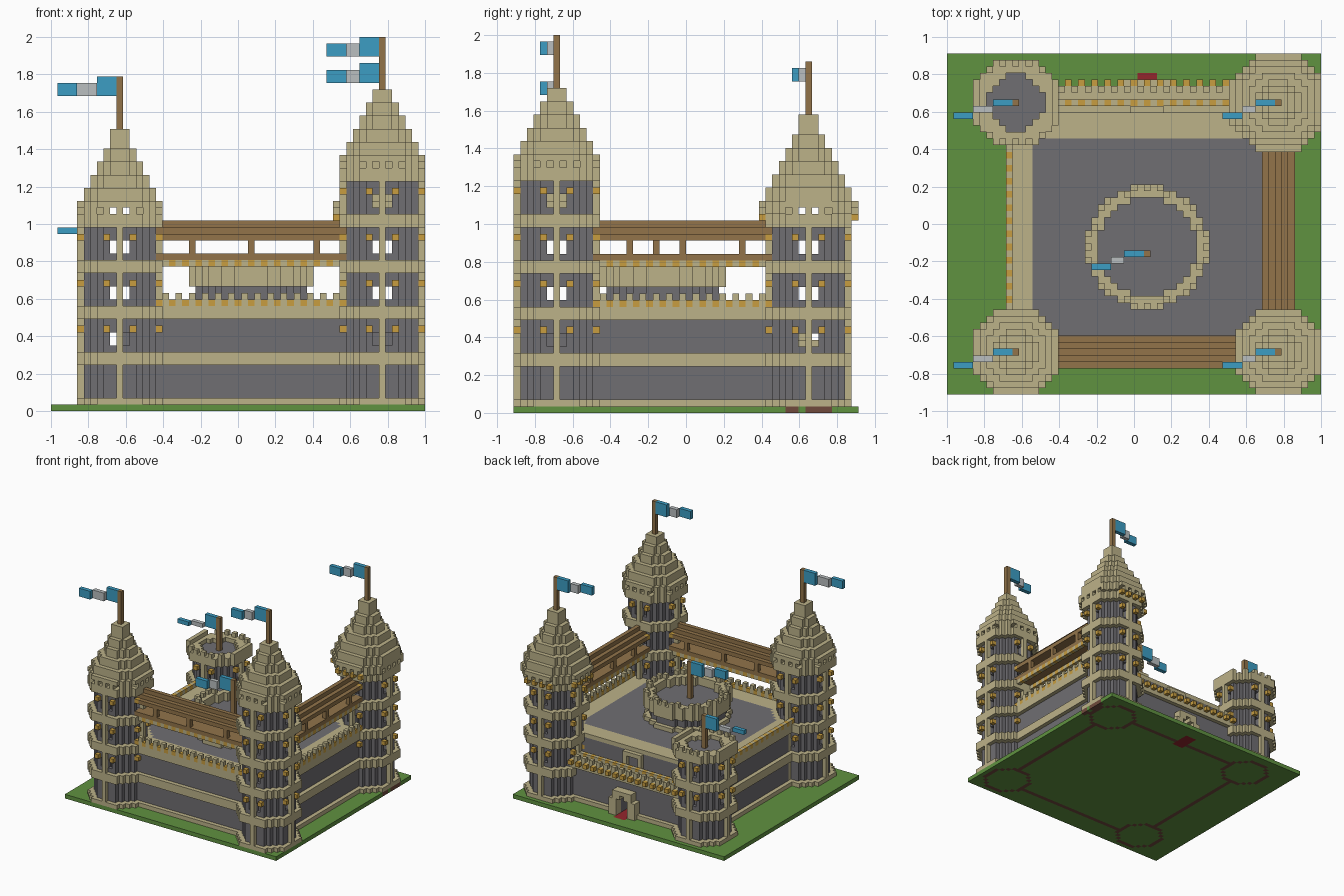
import bpy
import bmesh
from itertools import product

if "Cube" in bpy.data.objects:
    bpy.data.objects.remove(bpy.data.objects["Cube"])

U = 2 / 57          # edge of one block
NX, NY = 57, 52     # plot size in blocks


def material(name, rgb):
    lin = [((c / 255 + 0.055) / 1.055) ** 2.4 for c in rgb] + [1]
    m = bpy.data.materials.new(name)
    m.use_nodes = True
    m.diffuse_color = lin
    m.node_tree.nodes["Principled BSDF"].inputs["Base Color"].default_value = lin
    return m


CREAM = material("sandstone", (188, 178, 137))
GREY = material("dark stone", (112, 110, 114))
GREEN = material("grass", (96, 146, 64))
WOOD = material("wood", (146, 116, 74))
GOLD = material("gold", (200, 158, 64))
BLUE = material("flag blue", (60, 157, 195))
PALE = material("flag grey", (186, 191, 192))
RED = material("carpet red", (148, 38, 44))
SOIL = material("foundation brown", (112, 74, 60))

SIDES = [(axis, s) for axis in range(3) for s in (0, 1)]


def blocks(name, mat, cells):
    """Mesh the outer skin of a set of unit blocks."""
    cells = {c for c in cells if 0 <= c[0] < NX and 0 <= c[1] < NY}
    bm = bmesh.new()
    verts = {}

    def vert(p):
        if p not in verts:
            verts[p] = bm.verts.new(((p[0] - NX / 2) * U, (p[1] - NY / 2) * U, p[2] * U))
        return verts[p]

    for c in cells:
        for axis, s in SIDES:
            near = list(c)
            near[axis] += 2 * s - 1
            if tuple(near) in cells:
                continue
            u, w = (axis + 1) % 3, (axis + 2) % 3
            quad = []
            for a, b in ((0, 0), (1, 0), (1, 1), (0, 1)):
                p = list(c)
                p[axis] += s
                p[u] += a
                p[w] += b
                quad.append(vert(tuple(p)))
            bm.faces.new(quad if s else quad[::-1])
    mesh = bpy.data.meshes.new(name)
    bm.to_mesh(mesh)
    bm.free()
    mesh.materials.append(mat)
    ob = bpy.data.objects.new(name, mesh)
    bpy.context.collection.objects.link(ob)
    return ob


def box(x0, x1, y0, y1, z0, z1):
    return set(product(range(x0, x1), range(y0, y1), range(z0, z1)))


def octagon(r, cut):
    return {(x, y) for x, y in product(range(-r, r + 1), repeat=2) if abs(x) + abs(y) <= cut}


def disc(r):
    n = int(r)
    return {(x, y) for x, y in product(range(-n, n + 1), repeat=2) if x * x + y * y <= r * r}


def stack(centre, shape, z0, z1):
    return {(centre[0] + x, centre[1] + y, z) for x, y in shape for z in range(z0, z1)}


def hi(p):
    return max(abs(p[0]), abs(p[1]))


def lo(p):
    return min(abs(p[0]), abs(p[1]))


BAND = octagon(6, 9) - octagon(4, 5)
SHELL = octagon(5, 7) - octagon(4, 5)


def flag(name, x, y, base, top, pale, tip=2):
    """Pole with a three-piece pennant blowing back to the side."""
    blocks(name + "_pole", WOOD, box(x, x + 1, y, y + 1, base, top))
    z = top - 3
    blocks(name + "_flag_inner", BLUE, box(x - 3, x, y, y + 1, z, top))
    blocks(name + "_flag_middle", PALE, box(x - 3 - pale, x - 3, y - 1, y, z, z + tip))
    blocks(name + "_flag_tip", BLUE, box(x - 6 - pale, x - 3 - pale, y - 2, y - 1, z, z + tip))


def tower(name, c, crown, roof=None, wide=False):
    """Banded round tower; roof lists the top height of each shrinking ring."""
    storeys = range(0, crown, 7)
    shaft = {(x, y, z) for x, y in SHELL for z in range(1, crown)
             if not (hi((x, y)) == 5 and lo((x, y)) == 1 and z > 9 and z % 7 in (3, 4))}
    blocks(name + "_shaft", GREY, {(c[0] + x, c[1] + y, z) for x, y, z in shaft})
    trim = stack(c, BAND, 1, 2)
    for z in list(storeys)[1:] + [crown]:
        trim |= stack(c, BAND, z, z + 2)
    trim |= stack(c, {p for p in BAND if hi(p) == 6 and lo(p) == 0}, 1, crown)
    blocks(name + "_bands", CREAM, trim)
    brackets = {p for p in BAND if hi(p) == 6 and lo(p) == 2}
    blocks(name + "_brackets", GOLD,
           set().union(*[stack(c, brackets, z + 5, z + 6) for z in storeys if z > 0]))
    if not roof:
        # open battlement with a floor
        blocks(name + "_floor", GREY, stack(c, octagon(5, 7), crown, crown + 1))
        edge = octagon(6, 9) - octagon(5, 8)
        blocks(name + "_merlons", CREAM,
               stack(c, {p for p in edge if p[0] % 2 == 0}, crown + 2, crown + 3))
        return
    # slotted ring below the stepped roof
    z, r = crown + 2, 7 if wide else 6
    ring = octagon(r, r + 3) - octagon(4, 5)
    slots = {p for p in ring if hi(p) >= 5 and lo(p) in (1, 3)}
    cells = stack(c, ring - slots, z, z + 1)
    z += 1
    for top in roof:
        cells |= stack(c, octagon(r, r + (3 if r > 4 else max(1, r // 2))), z, top)
        z, r = top, r - 1
    blocks(name + "_roof", CREAM, cells)
    if wide:
        lip = {p for p in octagon(7, 10) if hi(p) == 7 and lo(p) % 2 == 1}
        blocks(name + "_lip_brackets", GOLD, stack(c, lip, crown + 1, crown + 2))


# Corner towers and their flags
FL, FR, BR, BL = (10, 6), (50, 6), (50, 44), (10, 44)
tower("front_right_tower", FL, 28, (32, 34, 36, 38, 40, 43))
tower("front_left_tower", FR, 35, (39, 41, 43, 45, 47, 49))
tower("back_left_tower", BR, 28, (32, 34, 36, 38, 40, 42, 45), wide=True)
tower("back_right_tower", BL, 21)
flag("front_right", *FL, 43, 51, 3)
flag("front_left", *FR, 49, 57, 2)
flag("back_left", *BR, 45, 53, 2)
flag("back_right", *BL, 22, 30, 3, 1)


def along(fn, t, d, z):
    """Blocks of a wall: t along it, d inward from its outer face."""
    return {fn(a, b) + (k,) for a, b, k in product(range(*t), range(*d), range(*z))}


def wall(name, fn, t, depth, merlons):
    blocks(name + "_stone", GREY, along(fn, t, (1, depth), (1, 14)))
    bands = along(fn, t, (0, depth), (14, 16))
    for z0, z1 in ((1, 2), (7, 9)):
        bands |= along(fn, t, (0, 2), (z0, z1))
    studs = set()
    for a in range(*t):
        if a % 2:
            bands |= along(fn, (a, a + 1), (0, 1), (16, 16 + merlons))
        else:
            studs |= along(fn, (a, a + 1), (0, 1), (16, 17))
    blocks(name + "_bands", CREAM, bands)
    blocks(name + "_studs", GOLD, studs)


def bridge(name, fn, t, posts):
    """Covered wooden walkway with a stepped roof."""
    wood = along(fn, t, (0, 5), (23, 24))
    for p in posts:
        wood |= along(fn, (p, p + 1), (0, 1), (24, 26)) | along(fn, (p, p + 1), (4, 5), (24, 26))
    for d in range(5):
        top = 29 - abs(d - 2)
        wood |= along(fn, t, (d, d + 1), (26, top))
    blocks(name, WOOD, wood)
    for mat, odd, part in ((CREAM, 1, "_corbels"), (GOLD, 0, "_studs")):
        blocks(name + part, mat, {c for a in range(*t) if a % 2 == odd for d in (0, 4)
                                  for c in along(fn, (a, a + 1), (d, d + 1), (22, 23))})


def front(a, d):
    return (a, 4 + d)


def left(a, d):
    return (52 - d, a)


def right(a, d):
    return (9 + d, a)


# Curtain walls and covered bridges
wall("front_wall", front, (16, 45), 5, 2)
wall("left_wall", left, (12, 39), 5, 2)
wall("right_wall", right, (12, 39), 4, 1)
bridge("front_bridge", front, (16, 45), (21, 30, 40))
bridge("left_bridge", left, (12, 39), (17, 25, 34))

# Courtyard terrace and the inner back wall with its arch
blocks("terrace", GREY, box(13, 48, 9, 39, 1, 16))
blocks("inner_back_wall", GREY, box(13, 48, 39, 43, 1, 15))
blocks("inner_back_cap", CREAM, box(13, 48, 39, 43, 15, 16))
opening = box(29, 32, 43, 44, 11, 14)
blocks("inner_arch", CREAM, box(28, 33, 43, 44, 11, 15) - opening)
blocks("inner_arch_lawn", GREEN, box(29, 32, 42, 43, 11, 14) | box(29, 32, 43, 44, 10, 11))

# Low outer back wall with gateway
gate = box(29, 32, 43, 49, 1, 5) | box(30, 31, 43, 49, 5, 6)
blocks("outer_back_stone", GREY, box(16, 45, 43, 46, 1, 9) - gate)
outer = box(16, 45, 43, 47, 9, 11) | box(16, 45, 45, 47, 1, 2)
outer |= {c for c in box(16, 45, 46, 47, 11, 12) | box(16, 45, 44, 45, 11, 12) if c[0] % 2}
outer |= box(27, 34, 46, 48, 1, 5) | box(28, 33, 46, 48, 5, 7)
blocks("outer_back_bands", CREAM, outer - gate)
blocks("outer_back_studs", GOLD,
       {c for c in box(16, 45, 47, 48, 10, 11) | box(16, 45, 44, 45, 11, 12) if c[0] % 2 == 0})

# Round keep in the courtyard
keep = (30, 22)
blocks("keep_shaft", GREY, stack(keep, disc(8.4), 16, 20))
blocks("keep_foot", CREAM, stack(keep, disc(9.4) - disc(8.4), 16, 17))
rim = stack(keep, disc(9.4) - disc(7.6), 19, 22)
rim |= stack(keep, {p for p in disc(9.4) - disc(8.4) if (p[0] + p[1]) % 2}, 22, 23)
blocks("keep_battlement", CREAM, rim)
flag("keep", 30, 21, 20, 29, 2)

# Ground slab with foundations and carpet let into it
footing = box(16, 45, 5, 6, 0, 1) | box(51, 52, 12, 39, 0, 1)
footing |= box(10, 11, 12, 39, 0, 1) | box(16, 45, 45, 46, 0, 1)
for c in (FL, FR, BR, BL):
    footing |= stack(c, octagon(5, 7) - octagon(4, 6), 0, 1)
footing |= box(56, 57, 41, 43, 0, 1) | box(56, 57, 44, 48, 0, 1)
carpet = box(29, 32, 44, 49, 0, 1)
blocks("lawn", GREEN, box(0, NX, 0, NY, 0, 1) - footing - carpet)
blocks("foundations", SOIL, footing - carpet)
blocks("gate_carpet", RED, carpet)
